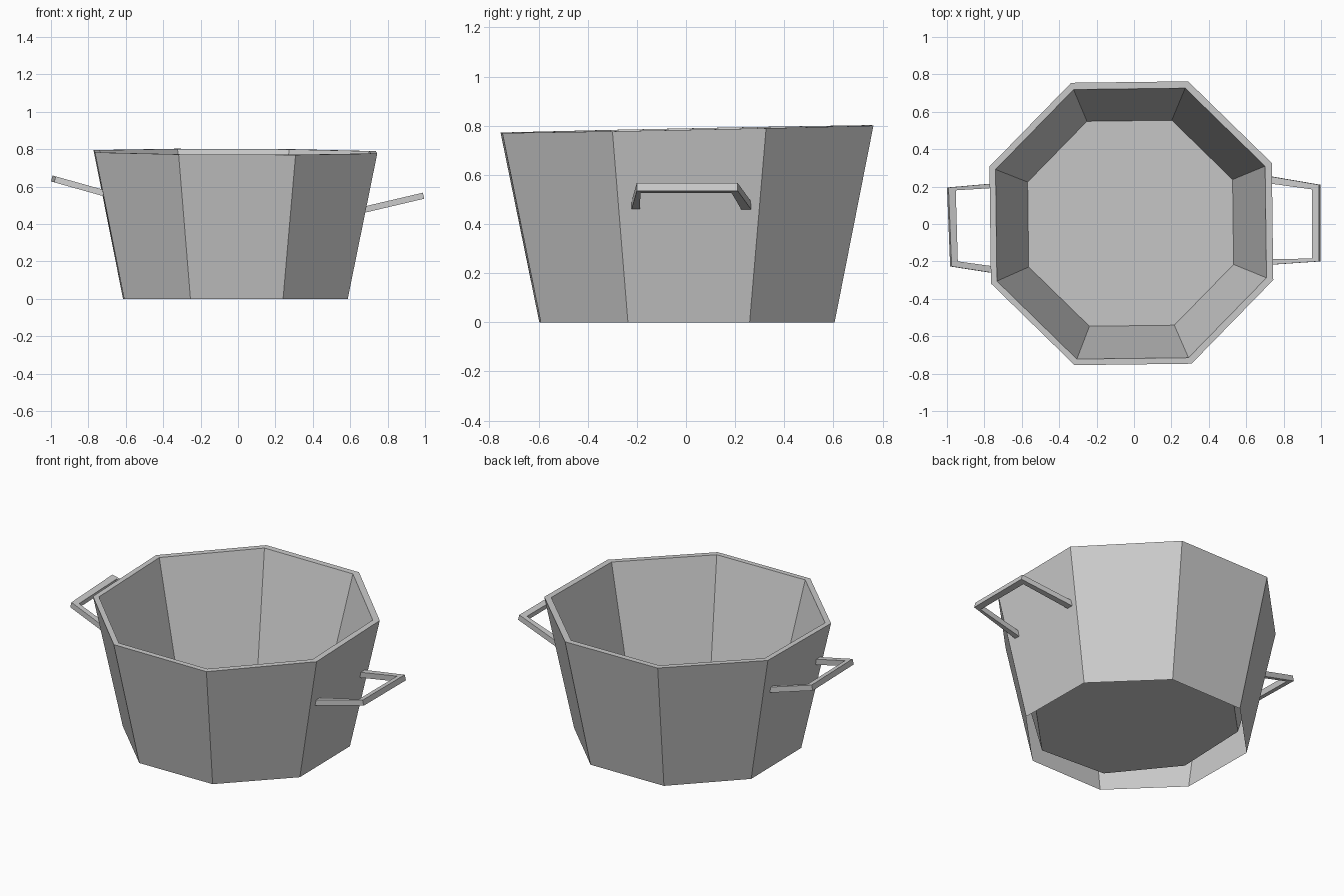
import bpy
import bmesh
from math import cos, sin, radians

cube = bpy.data.objects.get("Cube")
if cube:
    bpy.data.objects.remove(cube, do_unlink=True)

# Single metal colour
metal = bpy.data.materials.new("grey_metal")
metal.use_nodes = True
grey = (0.6, 0.6, 0.6, 1.0)
metal.diffuse_color = grey
metal.node_tree.nodes["Principled BSDF"].inputs["Base Color"].default_value = grey


def finish(name, bm):
    mesh = bpy.data.meshes.new(name)
    bm.to_mesh(mesh)
    bm.free()
    mesh.materials.append(metal)
    obj = bpy.data.objects.new(name, mesh)
    bpy.context.collection.objects.link(obj)
    return obj


def octagon(bm, radius, cx, cy, height, slope_x=0.0, slope_y=0.0):
    """Ring of eight vertices on a slightly tilted plane."""
    ring = []
    for i in range(8):
        a = radians(23.2 + 45 * i)
        x, y = cx + radius * cos(a), cy + radius * sin(a)
        ring.append(bm.verts.new((x, y, height + slope_x * x + slope_y * y)))
    return ring


def bridge(bm, a, b):
    n = len(a)
    for i in range(n):
        j = (i + 1) % n
        bm.faces.new((a[i], a[j], b[j], b[i]))


# Pot: outer wall, rim, inner wall and raised floor, open underneath
bm = bmesh.new()
rings = [
    octagon(bm, 0.647, -0.014, 0.004, 0.0),
    octagon(bm, 0.817, -0.014, 0.004, 0.786, -0.004, 0.02),
    octagon(bm, 0.780, -0.016, 0.002, 0.786, -0.004, 0.02),
    octagon(bm, 0.593, -0.018, 0.004, 0.09, -0.05, 0.045),
]
for lower, upper in zip(rings, rings[1:]):
    bridge(bm, lower, upper)
bm.faces.new(rings[-1])
finish("pot_body", bm)


def handle(name, side, outer, inner, tip_z, slope):
    """Square bar bent round three sides, rising away from the wall."""
    bm = bmesh.new()
    sections = []
    for o, i in zip(outer, inner):
        top = [(p[0], p[1], tip_z + slope * (p[0] - 0.987)) for p in (o, i)]
        low = [(x + 0.008, y, z - 0.032) for x, y, z in reversed(top)]
        sections.append([bm.verts.new((side * x, side * y, z)) for x, y, z in top + low])
    for a, b in zip(sections, sections[1:]):
        bridge(bm, a, b)
    bm.faces.new(sections[0])
    bm.faces.new(sections[-1])
    bmesh.ops.recalc_face_normals(bm, faces=bm.faces)
    finish(name, bm)


# Handles: the second is the first turned half round and set higher
handle("left_handle", 1,
       [(0.665, 0.265), (0.988, 0.21), (0.988, -0.2), (0.665, -0.222)],
       [(0.665, 0.225), (0.953, 0.185), (0.953, -0.185), (0.665, -0.188)],
       0.567, 0.235)
handle("right_handle", -1,
       [(0.71, 0.268), (0.975, 0.227), (0.992, -0.195), (0.71, -0.22)],
       [(0.71, 0.232), (0.942, 0.2), (0.953, -0.18), (0.71, -0.195)],
       0.658, 0.28)
